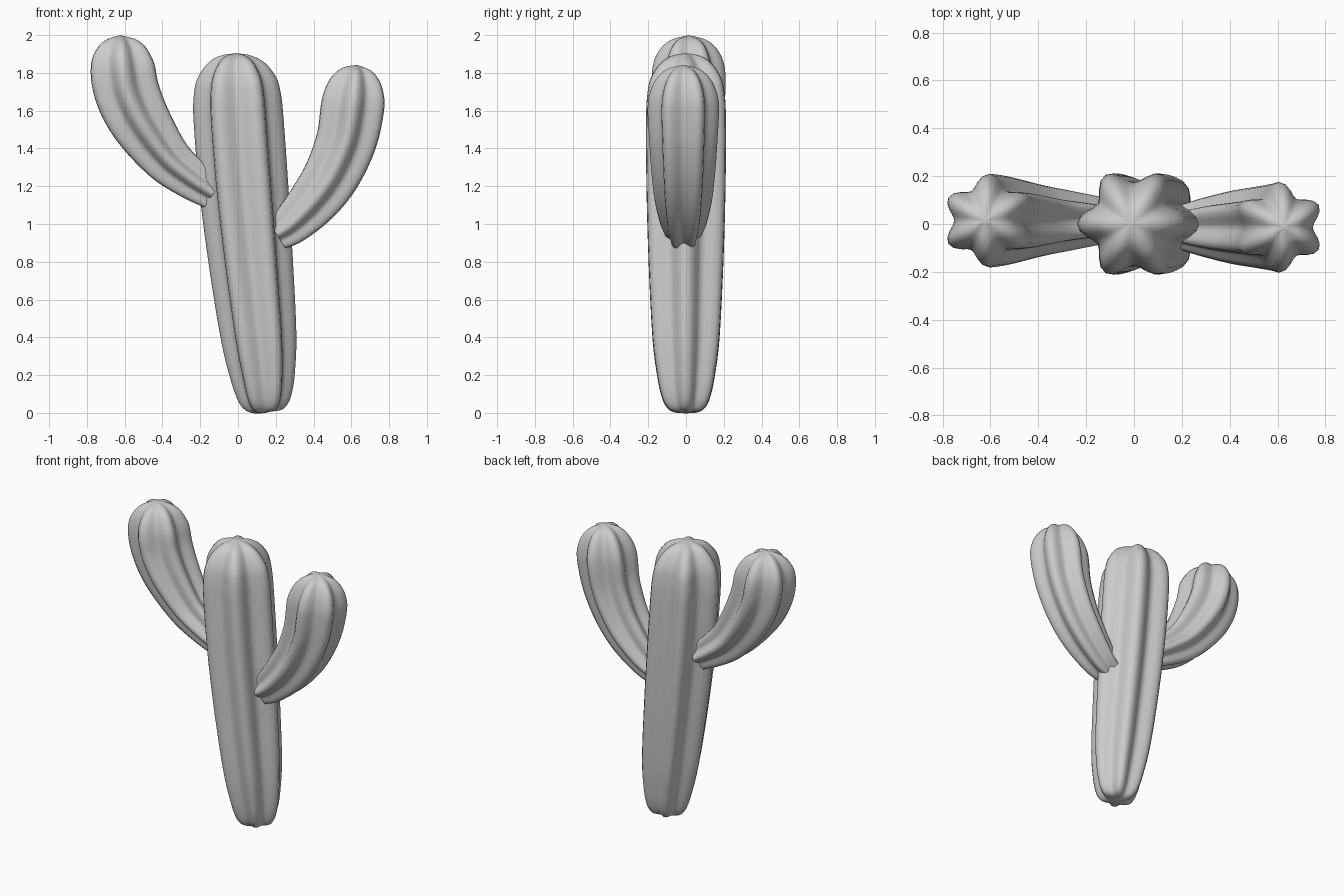
import bpy, bmesh, math
from mathutils import Vector

if "Cube" in bpy.data.objects:
    bpy.data.objects.remove(bpy.data.objects["Cube"])

SIDES = 48      # points around each six-ribbed section
STEPS = 4       # rings between two path points

grey = bpy.data.materials.new("plain_grey")
grey.diffuse_color = (0.6, 0.6, 0.6, 1)
grey.use_nodes = True
grey.node_tree.nodes["Principled BSDF"].inputs["Base Color"].default_value = grey.diffuse_color


def spline(points):
    """Smooth (x, z, radius) path through the given points."""
    p = [Vector(q) for q in points]
    p = [2 * p[0] - p[1]] + p + [2 * p[-1] - p[-2]]
    out = []
    for i in range(1, len(p) - 2):
        a, b, c, d = p[i - 1:i + 3]
        for s in range(STEPS):
            t = s / STEPS
            out.append(0.5 * (2 * b + (c - a) * t + (2 * a - 5 * b + 4 * c - d) * t * t
                              + (3 * b - a - 3 * c + d) * t ** 3))
    return out + [p[-2]]


def ribbed_stem(name, points, y, phase):
    """Sweep a six-ribbed star section along a path in the xz plane."""
    path = spline(points)
    bm = bmesh.new()
    rings = []
    for i, q in enumerate(path):
        t = path[min(i + 1, len(path) - 1)] - path[max(i - 1, 0)]
        side = Vector((t.y, 0, -t.x)).normalized()
        ring = []
        for k in range(SIDES):
            a = 2 * math.pi * k / SIDES
            r = max(q.z, 0) * (0.865 + 0.135 * math.cos(6 * (a - phase)))
            ring.append(bm.verts.new(Vector((q.x, y, q.y)) + side * (r * math.cos(a))
                                     + Vector((0, r * math.sin(a), 0))))
        rings.append(ring)
    for lo, hi in zip(rings, rings[1:]):
        for k in range(SIDES):
            n = (k + 1) % SIDES
            bm.faces.new((lo[k], lo[n], hi[n], hi[k]))
    if path[0].z > 0.01:                       # flat cut end
        bm.faces.new(rings[0][::-1])
    bmesh.ops.remove_doubles(bm, verts=bm.verts, dist=0.0005)
    bmesh.ops.recalc_face_normals(bm, faces=bm.faces)
    mesh = bpy.data.meshes.new(name)
    bm.to_mesh(mesh)
    bm.free()
    mesh.materials.append(grey)
    obj = bpy.data.objects.new(name, mesh)
    bpy.context.collection.objects.link(obj)
    bpy.ops.object.select_all(action='DESELECT')
    obj.select_set(True)
    bpy.context.view_layer.objects.active = obj
    bpy.ops.object.shade_smooth_by_angle(angle=math.radians(50))


# Leaning trunk, closed and rounded at both ends
ribbed_stem("trunk", [
    (0.145, 0.0, 0), (0.144, 0.008, 0.08), (0.142, 0.04, 0.122), (0.138, 0.1, 0.149),
    (0.13, 0.2, 0.172), (0.11, 0.4, 0.20), (0.068, 0.8, 0.223), (0.03, 1.2, 0.236),
    (0.003, 1.55, 0.238), (-0.004, 1.68, 0.231), (-0.008, 1.77, 0.21),
    (-0.01, 1.85, 0.153), (-0.01, 1.89, 0.085), (-0.01, 1.905, 0)], 0, 0)

# Arms: thin cut end at the trunk, swelling to a rounded tip
ribbed_stem("left_arm", [
    (-0.13, 1.16, 0.098), (-0.25, 1.24, 0.122), (-0.38, 1.35, 0.148), (-0.51, 1.53, 0.181),
    (-0.585, 1.69, 0.194), (-0.612, 1.83, 0.191), (-0.618, 1.92, 0.155),
    (-0.62, 1.975, 0.092), (-0.62, 2.0, 0)], 0.014, math.pi / 2)
ribbed_stem("right_arm", [
    (0.205, 0.945, 0.098), (0.285, 1.0, 0.122), (0.40, 1.12, 0.151), (0.50, 1.265, 0.168),
    (0.575, 1.445, 0.181), (0.606, 1.615, 0.189), (0.616, 1.70, 0.176),
    (0.622, 1.77, 0.142), (0.626, 1.82, 0.085), (0.628, 1.843, 0)], -0.014, math.pi / 2)
